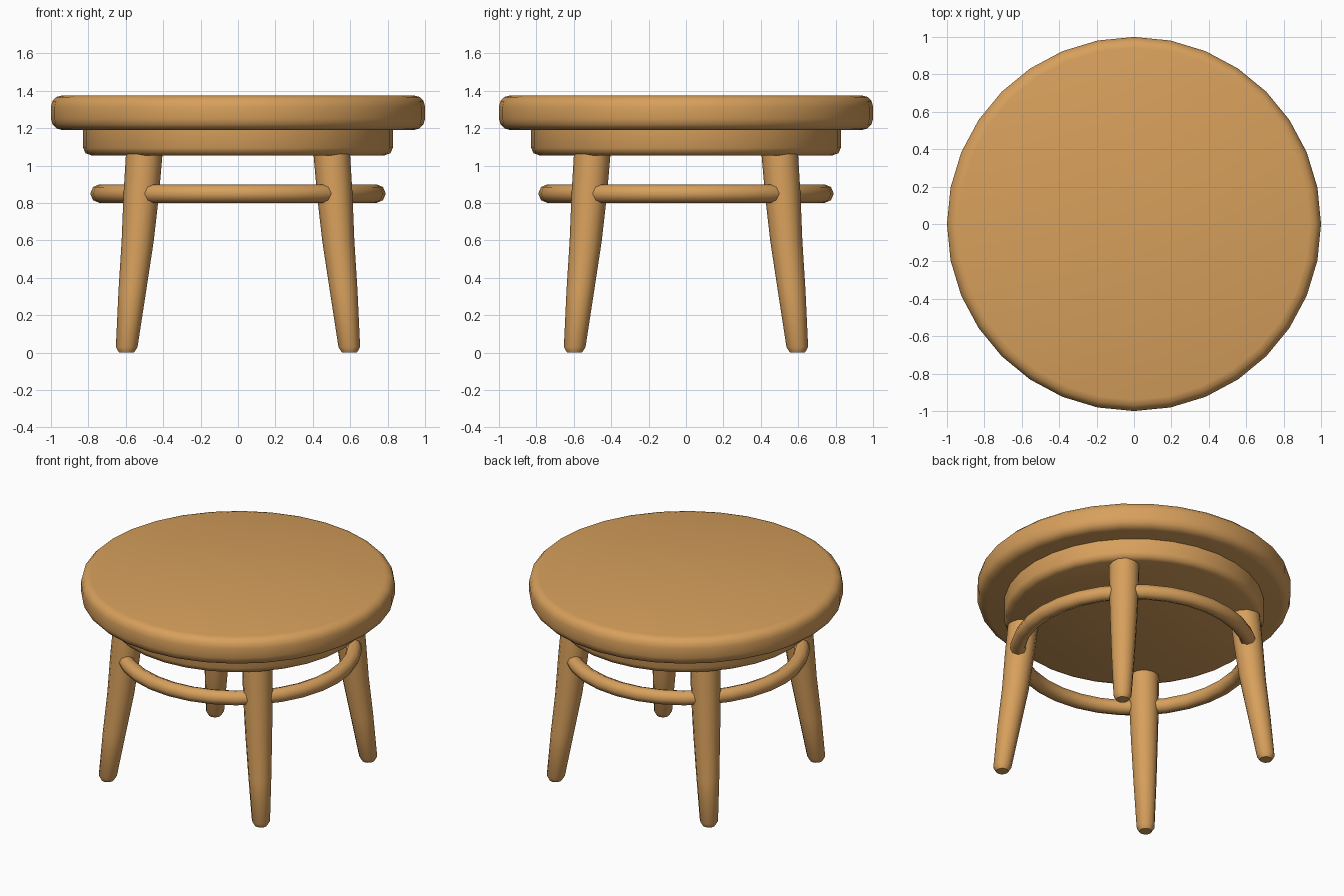
import bpy, math

if "Cube" in bpy.data.objects:
    bpy.data.objects.remove(bpy.data.objects["Cube"])

wood = bpy.data.materials.new("warm wood")
wood.diffuse_color = (0.68, 0.35, 0.107, 1)
wood.use_nodes = True
wood.node_tree.nodes["Principled BSDF"].inputs["Base Color"].default_value = wood.diffuse_color


def finish(ob, name, angle=50):
    ob.name = name
    ob.data.materials.clear()
    ob.data.materials.append(wood)
    bpy.ops.object.select_all(action='DESELECT')
    ob.select_set(True)
    bpy.context.view_layer.objects.active = ob
    bpy.ops.object.shade_smooth_by_angle(angle=math.radians(angle))


def turned(name, rings, sides, angle=50):
    """Stack of circles, each (radius, z, centre x, centre y), capped at both ends."""
    verts, faces = [], []
    for r, z, cx, cy in rings:
        for i in range(sides):
            a = 2 * math.pi * i / sides
            verts.append((cx + r * math.cos(a), cy + r * math.sin(a), z))
    for k in range(len(rings) - 1):
        for i in range(sides):
            j = (i + 1) % sides
            faces.append((k * sides + i, k * sides + j,
                          (k + 1) * sides + j, (k + 1) * sides + i))
    faces.append(tuple(reversed(range(sides))))
    faces.append(tuple(range((len(rings) - 1) * sides, len(rings) * sides)))
    me = bpy.data.meshes.new(name)
    me.from_pydata(verts, [], faces)
    ob = bpy.data.objects.new(name, me)
    bpy.context.collection.objects.link(ob)
    finish(ob, name, angle)


# Seat: thick disc with rounded rims
b, z0, z1 = 0.06, 1.19, 1.375
arc = [(1 - b + b * math.sin(t * math.pi / 6), b * (1 - math.cos(t * math.pi / 6)))
       for t in range(4)]
seat = [(r, z0 + h, 0, 0) for r, h in arc] + [(r, z1 - h, 0, 0) for r, h in reversed(arc)]
turned("seat", seat, 32)

# Apron: smaller solid disc under the seat
turned("apron", [(0.785, 1.055, 0, 0), (0.815, 1.066, 0, 0), (0.828, 1.095, 0, 0),
                 (0.828, 1.2, 0, 0)], 32)

# Legs: splayed, tapered, slightly swollen (radius, z, offset from centre)
leg = [(0.04, 0.0, 0.596), (0.058, 0.03, 0.595), (0.074, 0.33, 0.565),
       (0.086, 0.6, 0.536), (0.095, 0.85, 0.517), (0.098, 1.08, 0.5)]
for sx, side in ((-1, "left"), (1, "right")):
    for sy, end in ((-1, "front"), (1, "back")):
        turned(f"{end}_{side}_leg", [(r, z, sx * c, sy * c) for r, z, c in leg], 12)

# Stretcher ring through all four legs
bpy.ops.mesh.primitive_torus_add(major_radius=0.74, minor_radius=0.05,
                                 major_segments=32, minor_segments=8,
                                 location=(0, 0, 0.85))
finish(bpy.context.object, "stretcher_ring", 60)
